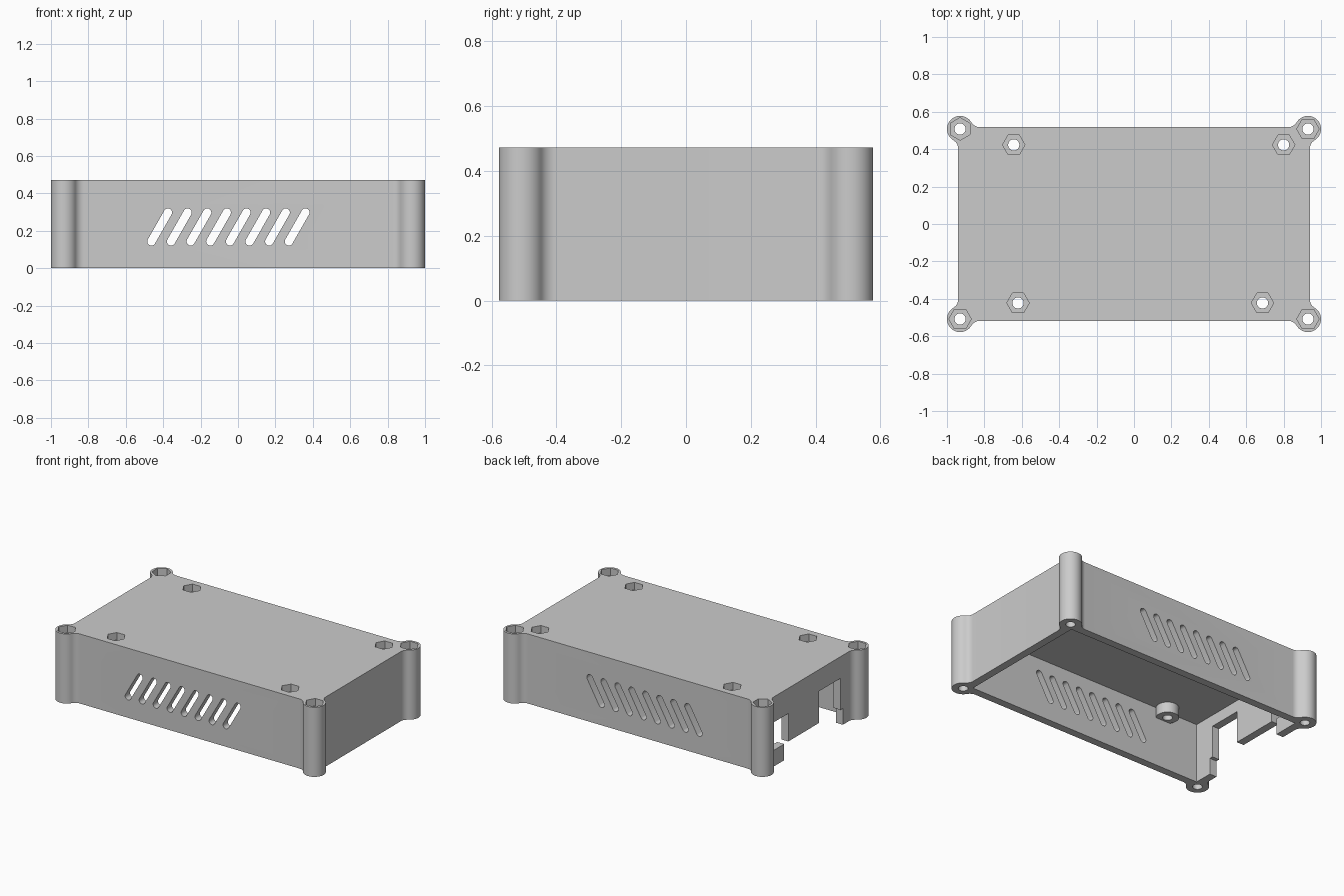
import bpy, bmesh, math
from math import cos, sin, pi

if "Cube" in bpy.data.objects:
    bpy.data.objects.remove(bpy.data.objects["Cube"])

# Main dimensions
WX, WY, H = 0.94, 0.518, 0.472                # outer wall faces, height
WALL, LID = 0.0525, 0.07                      # wall and lid thickness
CX, CY, R = 0.93, 0.508, 0.07                 # corner columns
FILLET = 0.0525
HOLE, NUT, NUT_DEPTH = 0.03, 0.06, 0.05
STANDOFF_END = 0.332
STANDOFFS = [(-0.643, 0.423), (0.8, 0.423), (-0.62, -0.422), (0.687, -0.422)]

grey = bpy.data.materials.new("light grey plastic")
grey.use_nodes = True
grey.diffuse_color = (0.6, 0.6, 0.6, 1)
grey.node_tree.nodes["Principled BSDF"].inputs["Base Color"].default_value = (0.6, 0.6, 0.6, 1)


def prism(name, points, low, high, axis="z"):
    """Extrude a flat outline along one axis."""
    place = {"z": lambda u, v, w: (u, v, w),
             "y": lambda u, v, w: (u, w, v),
             "x": lambda u, v, w: (w, u, v)}[axis]
    bm = bmesh.new()
    rings = [[bm.verts.new(place(u, v, w)) for u, v in points] for w in (low, high)]
    bm.faces.new(rings[0])
    bm.faces.new(rings[1])
    n = len(points)
    for i in range(n):
        j = (i + 1) % n
        bm.faces.new((rings[0][i], rings[0][j], rings[1][j], rings[1][i]))
    bmesh.ops.recalc_face_normals(bm, faces=bm.faces)
    mesh = bpy.data.meshes.new(name)
    bm.to_mesh(mesh)
    bm.free()
    mesh.materials.append(grey)
    obj = bpy.data.objects.new(name, mesh)
    bpy.context.collection.objects.link(obj)
    return obj


def arc(centre, radius, start, end, steps):
    return [(centre[0] + radius * cos(start + (end - start) * i / steps),
             centre[1] + radius * sin(start + (end - start) * i / steps))
            for i in range(steps + 1)]


def circle(x, y, radius, sides, turn=0.0):
    return arc((x, y), radius, turn, turn + 2 * pi, sides)[:-1]


def combine(target, tool, operation):
    """Apply a boolean and discard the tool."""
    tool.hide_render = True
    mod = target.modifiers.new("cut", "BOOLEAN")
    mod.operation, mod.solver, mod.object = operation, "EXACT", tool
    bpy.context.view_layer.objects.active = target
    bpy.ops.object.modifier_apply(modifier=mod.name)
    bpy.data.objects.remove(tool)


# Outline of one corner: fillet, round column, fillet; then mirrored to all four
reach = math.sqrt((R + FILLET) ** 2 - (WX - CX + FILLET) ** 2)
side_centre = (WX + FILLET, CY - reach)
long_centre = (CX - reach, WY + FILLET)
a = math.atan2(side_centre[1] - CY, side_centre[0] - CX)
b = math.atan2(long_centre[1] - CY, long_centre[0] - CX)
corner = (arc(side_centre, FILLET, pi, a + pi, 8)
          + arc((CX, CY), R, a, b, 28)[1:-1]
          + arc(long_centre, FILLET, b - pi, -pi / 2, 8))
outline = []
for sx, sy in ((1, 1), (-1, 1), (-1, -1), (1, -1)):
    quarter = [(sx * x, sy * y) for x, y in corner]
    outline += quarter if sx * sy > 0 else quarter[::-1]

# Shell, open underneath
case = prism("case_shell", outline, 0, H)
ix, iy = WX - WALL, WY - WALL
combine(case, prism("cavity", [(-ix, -iy), (ix, -iy), (ix, iy), (-ix, iy)],
                    -0.1, H - LID), "DIFFERENCE")

# Standoffs hanging from the lid
for x, y in STANDOFFS:
    combine(case, prism("standoff", circle(x, y, R, 32), STANDOFF_END, H - LID / 2), "UNION")

# Screw holes and hexagonal nut pockets
columns = [(sx * CX, sy * CY) for sx in (-1, 1) for sy in (-1, 1)]
for x, y in columns + STANDOFFS:
    turn = pi / 6 if (x, y) == (-CX, CY) else 0
    combine(case, prism("screw_hole", circle(x, y, HOLE, 24), -0.1, H + 0.1), "DIFFERENCE")
    combine(case, prism("nut_pocket", circle(x, y, NUT, 6, turn), H - NUT_DEPTH, H + 0.1),
            "DIFFERENCE")

# Slanted vent slots through both long walls
rise, run = 0.155, 0.0885
lean = math.atan2(rise, run)
for i in range(8):
    x = -0.463 + 0.105 * i
    slot = (arc((x, 0.143), 0.022, lean + pi / 2, lean + 3 * pi / 2, 10)
            + arc((x + run, 0.143 + rise), 0.022, lean - pi / 2, lean + pi / 2, 10))
    combine(case, prism("vent_slot", slot, -0.7, 0.7, "y"), "DIFFERENCE")

# Connector openings in one end wall: low gap, power socket, data socket
sill, power_top, data_top = 0.11, 0.3, 0.325
ports = [(-0.34, -0.1), (0.29, -0.1), (0.29, sill), (0.43, sill), (0.43, power_top),
         (0.245, power_top), (0.245, sill), (-0.084, sill), (-0.084, data_top),
         (-0.315, data_top), (-0.315, sill), (-0.34, sill)]
combine(case, prism("port_openings", ports, -1.1, -0.85, "x"), "DIFFERENCE")

# Smooth rounds, crisp edges
bpy.ops.object.select_all(action="DESELECT")
case.select_set(True)
bpy.context.view_layer.objects.active = case
bpy.ops.object.shade_smooth_by_angle(angle=math.radians(30))
